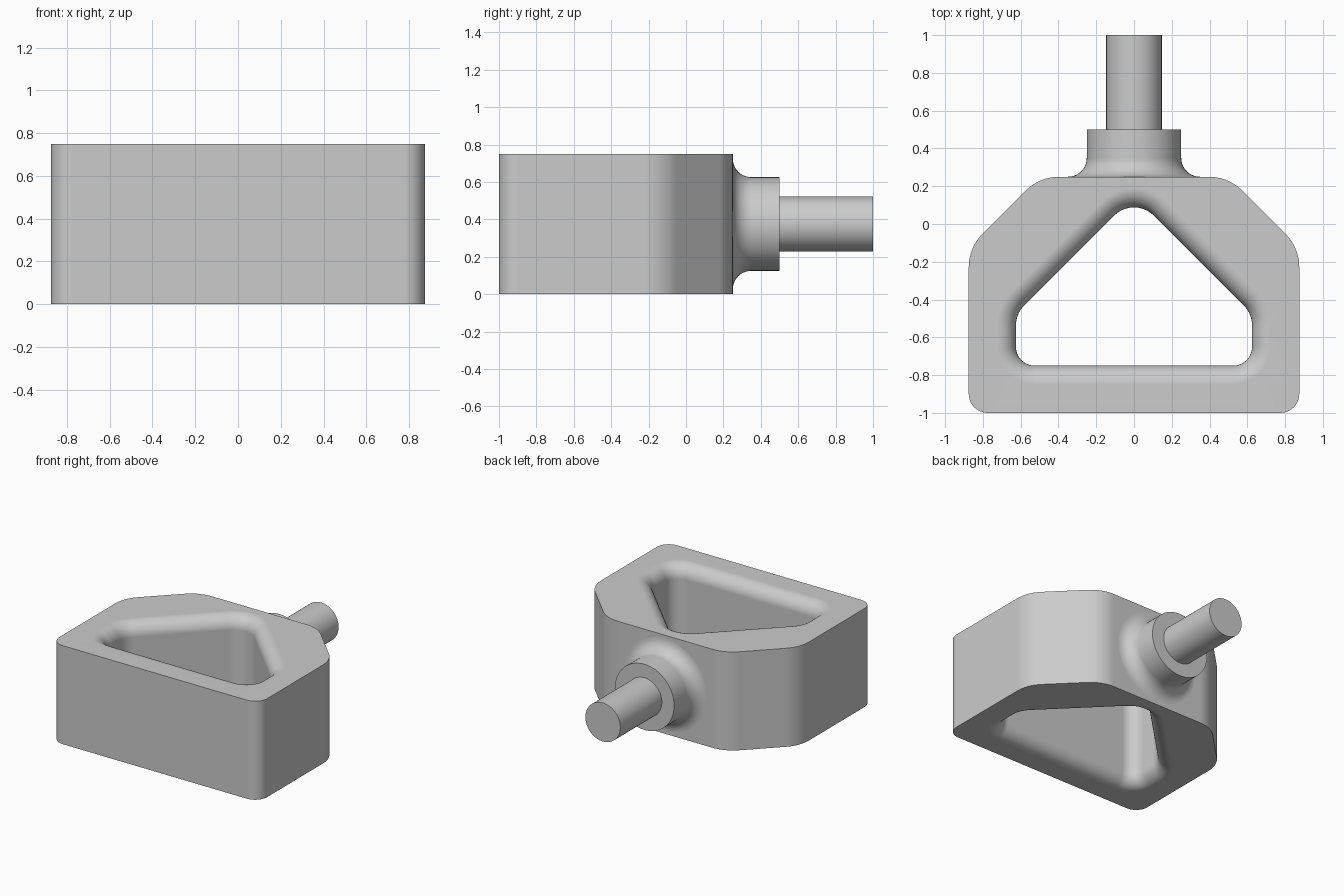
import bpy, bmesh, math
from mathutils import Vector

if "Cube" in bpy.data.objects:
    bpy.data.objects.remove(bpy.data.objects["Cube"], do_unlink=True)

GREY = (0.6, 0.6, 0.6, 1.0)
grey = bpy.data.materials.new("plain grey")
grey.use_nodes = True
grey.diffuse_color = GREY
grey.node_tree.nodes["Principled BSDF"].inputs["Base Color"].default_value = GREY

HEIGHT = 0.75
LIP = 0.1      # rounding of the opening's rims
STEPS = 10


def rounded_outline(corners, grow=0.0):
    """Counter-clockwise (x, y, radius) corners as an outline, offset outward by grow."""
    points = []
    for i, (x, y, radius) in enumerate(corners):
        here = Vector((x, y))
        before = (here - Vector(corners[i - 1][:2])).normalized()
        after = (Vector(corners[(i + 1) % len(corners)][:2]) - here).normalized()
        turn = before.angle(after)
        inward = (after - before).normalized()
        centre = here + inward * radius / math.cos(turn / 2)
        start = math.atan2(before.y, before.x) - math.pi / 2
        for k in range(STEPS + 1):
            a = start + turn * k / STEPS
            points.append(centre + (radius + grow) * Vector((math.cos(a), math.sin(a))))
    return points


def mirrored(right_side):
    """Complete a right-hand corner list, bottom to top, with its mirror image."""
    return right_side + [(-x, y, r) for x, y, r in reversed(right_side) if x > 0]


def add_ring(bm, points, z):
    return [bm.verts.new((p.x, p.y, z)) for p in points]


def skin(bm, rings):
    for a, b in zip(rings, rings[1:]):
        for i in range(len(a)):
            j = (i + 1) % len(a)
            bm.faces.new((a[i], a[j], b[j], b[i]))


def finish(bm, name):
    bmesh.ops.recalc_face_normals(bm, faces=bm.faces)
    mesh = bpy.data.meshes.new(name)
    bm.to_mesh(mesh)
    bm.free()
    mesh.materials.append(grey)
    obj = bpy.data.objects.new(name, mesh)
    bpy.context.collection.objects.link(obj)
    bpy.ops.object.select_all(action="DESELECT")
    obj.select_set(True)
    bpy.context.view_layer.objects.active = obj
    bpy.ops.object.shade_smooth_by_angle(angle=math.radians(35))
    weighted = obj.modifiers.new("even shading", "WEIGHTED_NORMAL")
    weighted.keep_sharp = True
    return obj


# Block with a rounded-lip opening through it
outer = mirrored([(0.875, -1, 0.1), (0.875, -0.125, 0.25), (0.5, 0.25, 0.25)])
opening = mirrored([(0.625, -0.75, 0.1), (0.625, -0.475, 0.15), (0, 0.15, 0.15)])

bm = bmesh.new()
outline = rounded_outline(outer)
walls = [add_ring(bm, outline, z) for z in (0, HEIGHT)]
skin(bm, walls)

lip = []
for k in range(STEPS + 1):
    a = math.pi / 2 * k / STEPS
    lip.append((LIP * (1 - math.sin(a)), LIP * (1 - math.cos(a))))
profile = lip + [(grow, HEIGHT - z) for grow, z in reversed(lip)]
hole = [add_ring(bm, rounded_outline(opening, grow), z) for grow, z in profile]
skin(bm, hole)

for pair in ((walls[0], hole[0]), (walls[1], hole[-1])):
    edges = [bm.edges.get((ring[i - 1], ring[i])) for ring in pair for i in range(len(ring))]
    bmesh.ops.triangle_fill(bm, edges=edges, use_beauty=True)
finish(bm, "block")


def turned_part(name, profile, sides=64):
    """Revolve (radius, y) points about the pin axis and cap the far end."""
    bm = bmesh.new()
    rings = []
    for r, y in profile:
        angles = [math.tau * i / sides for i in range(sides)]
        rings.append([bm.verts.new((r * math.cos(a), y, HEIGHT / 2 + r * math.sin(a)))
                      for a in angles])
    skin(bm, rings)
    bm.faces.new(rings[-1])
    bm.faces.new(rings[0])
    return finish(bm, name)


# Collar that flares into the back wall
flare = []
for k in range(STEPS + 1):
    a = math.pi / 2 * k / STEPS
    flare.append((0.35 - 0.1 * math.sin(a), 0.35 - 0.1 * math.cos(a)))
turned_part("collar", flare + [(0.25, 0.5)])

# Straight pin
turned_part("pin", [(0.147, 0.48), (0.147, 1.0)])
